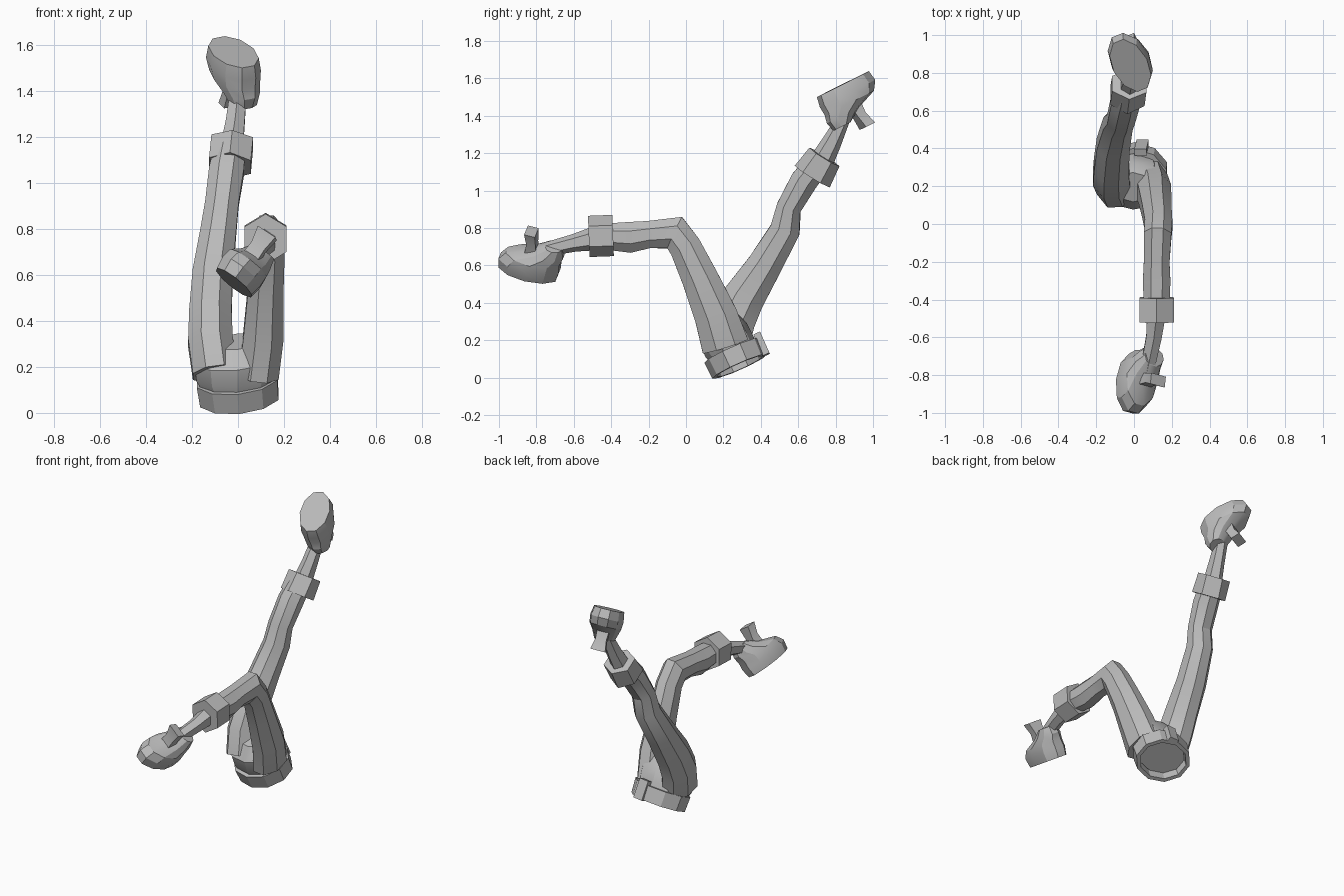
import bpy, bmesh, math
from mathutils import Vector

cube = bpy.data.objects.get("Cube")
if cube:
    bpy.data.objects.remove(cube)

grey = bpy.data.materials.new("plain_grey")
grey.use_nodes = True
grey.diffuse_color = (0.5, 0.5, 0.5, 1)
grey.node_tree.nodes["Principled BSDF"].inputs["Base Color"].default_value = (0.5, 0.5, 0.5, 1)


def finish(bm, name, angle=25):
    bmesh.ops.recalc_face_normals(bm, faces=bm.faces)
    mesh = bpy.data.meshes.new(name)
    bm.to_mesh(mesh)
    bm.free()
    mesh.materials.append(grey)
    obj = bpy.data.objects.new(name, mesh)
    bpy.context.collection.objects.link(obj)
    bpy.ops.object.select_all(action="DESELECT")
    obj.select_set(True)
    bpy.context.view_layer.objects.active = obj
    bpy.ops.object.shade_smooth_by_angle(angle=math.radians(angle))
    return obj


def skin(name, rings, capped=True, closed=False):
    """Bridge rings of points into one surface."""
    bm = bmesh.new()
    loops = [[bm.verts.new(p) for p in ring] for ring in rings]
    n = len(loops[0])
    for a, b in list(zip(loops, loops[1:])) + ([(loops[-1], loops[0])] if closed else []):
        for i in range(n):
            j = (i + 1) % n
            bm.faces.new((a[i], a[j], b[j], b[i]))
    if capped and not closed:
        bm.faces.new(loops[0])
        bm.faces.new(loops[-1])
    return finish(bm, name)


def oval(centre, u, v, ru, rv, sides=8, turn=0.5):
    angles = [2 * math.pi * (i + turn) / sides for i in range(sides)]
    return [centre + u * ru * math.cos(a) + v * rv * math.sin(a) for a in angles]


def limb(name, stations, sides=8):
    """Loft ovals along a path of (x, y, z, half width, half depth)."""
    pts = [Vector(s[:3]) for s in stations]
    rings = []
    for i, s in enumerate(stations):
        before = (pts[i] - pts[max(i - 1, 0)]).normalized()
        after = (pts[min(i + 1, len(pts) - 1)] - pts[i]).normalized()
        t = (before + after).normalized()
        u = (Vector((1, 0, 0)) - t * t.x).normalized()
        rings.append(oval(pts[i], u, t.cross(u), s[3] * 1.05, s[4] * 1.05, sides))
    return skin(name, rings)


def foot(side, heel, toe, up):
    """Foot with a flat sole, sloping instep and a raised tongue."""
    heel, toe = Vector(heel), Vector(toe)
    l = (toe - heel).normalized()
    up = Vector(up)
    up = (up - l * up.dot(l)).normalized()
    w = l.cross(up)
    # Each level: height, centre along length, half length, half width
    levels = [(0, .17, .165, .095), (.05, .17, .175, .105), (.10, .155, .155, .10),
              (.15, .09, .10, .08), (.205, .055, .05, .06)]
    skin(side + "_foot", [oval(heel + l * c + up * (h + (c - .1) * .1 * (h > 0)), l, w, hl, hw, 10)
                          for h, c, hl, hw in levels])
    tongue = [(.11, .17, .04, .045), (.19, .175, .03, .04), (.26, .19, .035, .055)]
    skin(side + "_foot_tongue", [oval(heel + l * c + up * h, l, w, hl * 1.2, hw * 1.2, 4)
                                 for h, c, hl, hw in tongue])


# Legs, cuffs and ankles
limb("left_leg", [(.09, .21, .17, .09, .13), (.11, .16, .33, .09, .118), (.12, .075, .53, .08, .10),
                  (.13, -.005, .70, .075, .088), (.125, -.06, .775, .075, .095),
                  (.12, -.2, .765, .07, .075), (.12, -.3, .75, .075, .085), (.12, -.45, .755, .07, .07)])
limb("left_cuff", [(.12, -.39, .76, .10, .105), (.12, -.52, .755, .10, .105)], 6)
limb("left_ankle", [(.12, -.46, .75, .055, .065), (.105, -.6, .72, .045, .045),
                    (.07, -.77, .68, .04, .035)], 6)
limb("right_leg", [(-.1, .21, .17, .1, .13), (-.12, .25, .31, .1, .125), (-.12, .31, .43, .095, .115),
                   (-.11, .42, .60, .09, .095), (-.085, .53, .79, .08, .083),
                   (-.07, .55, .91, .075, .068), (-.05, .63, 1.05, .078, .075),
                   (-.035, .70, 1.14, .07, .07)])
limb("right_cuff", [(-.035, .675, 1.075, .10, .105), (-.025, .74, 1.18, .10, .09)], 6)
limb("right_ankle", [(-.03, .71, 1.13, .055, .065), (-.012, .78, 1.26, .045, .05),
                     (0, .84, 1.38, .04, .035)], 6)

# Feet
foot("left", (.0, -.68, .525), (-.035, -1, .605), (.55, .1, .8))
foot("right", (.05, .70, 1.5), (-.085, .97, 1.635), (0, .42, -.9))

# Pelvis, upside down with the waist at the bottom
axis = Vector((-.1, -.4, .9)).normalized()
across = (Vector((1, 0, 0)) - axis * axis.x).normalized()
depth = axis.cross(across)
waist = Vector((0, .265, .11))
skin("pelvis", [oval(waist + Vector(o), across, depth, rx, ry, 10)
                for o, rx, ry in [((0, 0, 0), .155, .13), ((-.005, -.035, .06), .185, .14),
                                  ((-.005, -.065, .13), .195, .135), ((-.005, -.07, .2), .11, .085)]])

# Open belt around the waist, with a flat plate at the back
skin("belt", [oval(waist + axis * h, across, depth, .155 + r, .135 + r, 10)
              for h, r in [(-.055, 0), (-.055, .025), (.04, .03), (.04, 0)]], closed=True)
plate = waist + depth * .155 + across * .04
skin("belt_plate", [oval(plate + axis * h, across, depth, .045, .028, 4) for h in (-.06, .065)])
